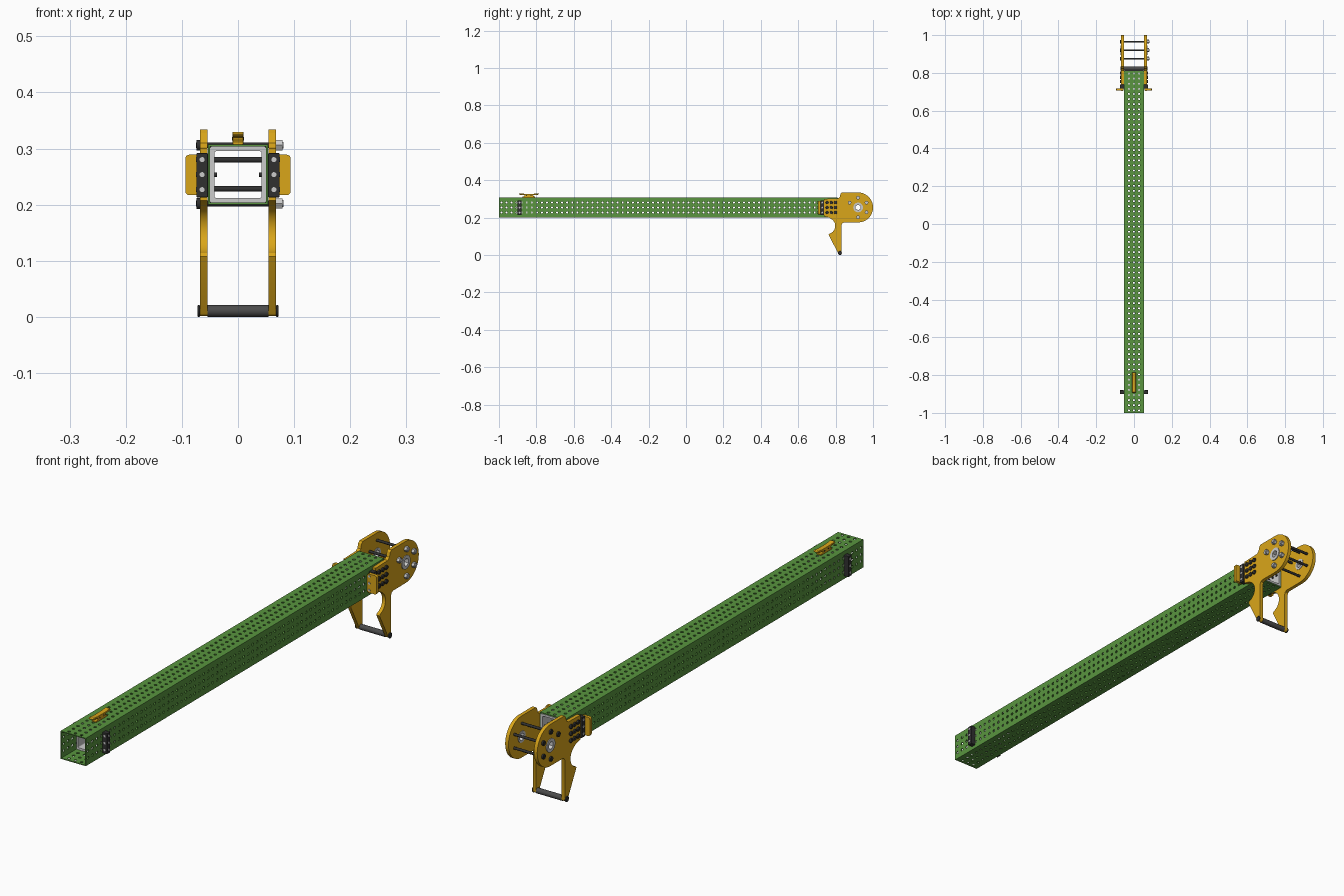
import bpy, bmesh, math
from mathutils import Matrix, Vector

if "Cube" in bpy.data.objects:
    bpy.data.objects.remove(bpy.data.objects["Cube"])

W, ZC = 0.107, 0.2535          # tube width and centre height
HY, HZ = 0.92, 0.254           # centre of the pivot head


def mat(name, col):
    m = bpy.data.materials.new(name)
    m.diffuse_color = (*col, 1)
    m.use_nodes = True
    m.node_tree.nodes["Principled BSDF"].inputs["Base Color"].default_value = m.diffuse_color
    return m


GREEN = mat("green", (0.10, 0.30, 0.05))
YELLOW = mat("yellow", (0.70, 0.38, 0.01))
BLACK = mat("black", (0.03, 0.03, 0.03))


def finish(name, bm, m=None, mirror=False, bevel=0, smooth=True):
    me = bpy.data.meshes.new(name)
    bm.to_mesh(me)
    bm.free()
    ob = bpy.data.objects.new(name, me)
    bpy.context.collection.objects.link(ob)
    if m:
        me.materials.append(m)
    if bevel:
        b = ob.modifiers.new("bevel", 'BEVEL')
        b.width, b.segments, b.limit_method = bevel, 2, 'ANGLE'
        b.angle_limit = math.radians(50)
    if mirror:
        ob.modifiers.new("mirror", 'MIRROR')
    if smooth:
        bpy.ops.object.select_all(action='DESELECT')
        ob.select_set(True)
        bpy.context.view_layer.objects.active = ob
        bpy.ops.object.shade_smooth_by_angle(angle=math.radians(32))
    return ob


def arc(cy, cz, r, a0, a1, n):
    return [(cy + r * math.cos(math.radians(a0 + (a1 - a0) * i / n)),
             cz + r * math.sin(math.radians(a0 + (a1 - a0) * i / n))) for i in range(n + 1)]


def ring(cy, cz, r, n=24, a=0):
    return arc(cy, cz, r, a, a + 360, n)[:-1]


def rounded(x0, x1, z0, z1, r):
    return (arc(x1 - r, z0 + r, r, -90, 0, 4) + arc(x1 - r, z1 - r, r, 0, 90, 4)
            + arc(x0 + r, z1 - r, r, 90, 180, 4) + arc(x0 + r, z0 + r, r, 180, 270, 4))


def extrude(name, loops, lo, hi, axis='X', **kw):
    """Filled outline with holes, extruded from lo to hi along an axis."""
    cu = bpy.data.curves.new(name + "_outline", 'CURVE')
    cu.dimensions, cu.fill_mode, cu.extrude = '2D', 'BOTH', (hi - lo) / 2
    for pts in loops:
        s = cu.splines.new('POLY')
        s.points.add(len(pts) - 1)
        for p, c in zip(s.points, pts):
            p.co = (c[0], c[1], 0, 1)
        s.use_cyclic_u = True
    tmp = bpy.data.objects.new("tmp", cu)
    bpy.context.collection.objects.link(tmp)
    me = bpy.data.meshes.new_from_object(tmp.evaluated_get(bpy.context.evaluated_depsgraph_get()))
    bpy.data.objects.remove(tmp)
    bpy.data.curves.remove(cu)
    bm = bmesh.new()
    bm.from_mesh(me)
    bpy.data.meshes.remove(me)
    mid = (lo + hi) / 2
    for v in bm.verts:
        a, b, c = v.co
        v.co = (c + mid, a, b) if axis == 'X' else (a, c + mid, b)
    bmesh.ops.remove_doubles(bm, verts=bm.verts, dist=1e-5)
    bmesh.ops.recalc_face_normals(bm, faces=bm.faces)
    return finish(name, bm, **kw)


def cylinders(name, centres, r, depth, axis='X', n=16, **kw):
    bm = bmesh.new()
    rot = Matrix.Rotation(math.pi / 2, 4, 'Y' if axis == 'X' else 'X')
    for c in centres:
        bmesh.ops.create_cone(bm, cap_ends=True, segments=n, radius1=r, radius2=r,
                              depth=depth, matrix=Matrix.Translation(c) @ rot)
    return finish(name, bm, **kw)


def box(name, lo, hi, **kw):
    bm = bmesh.new()
    lo, hi = Vector(lo), Vector(hi)
    bmesh.ops.create_cube(bm, size=1, matrix=Matrix.Translation((lo + hi) / 2)
                          @ Matrix.Diagonal((*(hi - lo), 1)))
    return finish(name, bm, smooth=False, **kw)


# Perforated square tube: four walls of cells with round holes, then thickened
bm = bmesh.new()
CELLS, Y0, Y1 = 67, -1.0, 0.81
dy, p = (Y1 - Y0) / CELLS, W / 4
for side in range(4):
    rot = Matrix.Translation((0, 0, ZC)) @ Matrix.Rotation(side * math.pi / 2, 4, 'Y')

    def V(x, y):
        return bm.verts.new(rot @ Vector((x, y, W / 2)))
    for i in range(CELLS):
        y = Y0 + (i + 0.5) * dy
        for x in (-p, 0, p):
            quad = [V(x + a * p / 2, y + b * dy / 2) for a, b in ((1, 1), (-1, 1), (-1, -1), (1, -1))]
            hole = [V(*q) for q in ring(x, y, 0.0054, 12, 45)]
            for c in range(4):
                bm.faces.new([quad[c], quad[(c + 1) % 4]]
                             + [hole[(3 * c + k) % 12] for k in (3, 2, 1, 0)])
        for x in (-1.75 * p, 1.75 * p):
            bm.faces.new([V(x + a * p / 4, y + b * dy / 2) for a, b in ((1, 1), (-1, 1), (-1, -1), (1, -1))])
bmesh.ops.remove_doubles(bm, verts=bm.verts, dist=1e-5)
tube = finish("perforated_tube", bm, GREEN, smooth=False)
sol = tube.modifiers.new("wall", 'SOLIDIFY')
sol.thickness, sol.offset, sol.use_even_offset = 0.0035, -1, True

# Grey sleeves inside both tube ends
o, q = W / 2 - 0.0036, 0.042
for name, a, b in (("front_sleeve", -0.91, -0.80), ("rear_sleeve", 0.705, 0.812)):
    extrude(name, [rounded(-o, o, ZC - o, ZC + o, 0.003), rounded(-q, q, ZC - q, ZC + q, 0.004)], a, b, 'Y')

# Side plates with round head, hooked leg and bearing hole
outline = ([(0.738, 0.207), (0.738, 0.300), (0.812, 0.302), (0.822, 0.310), (0.827, 0.328), (0.834, 0.334)]
           + arc(HY, HZ, 0.08, 90, -90, 28) + [(0.845, 0.174), (0.836, 0.170), (0.832, 0.162)]
           + arc(0.823, 0.0105, 0.009, 0, -150, 8) + [(0.762, 0.108)]
           + arc(0.755, 0.155, 0.043, -75, 60, 14) + [(0.765, 0.2)])
extrude("side_plates", [outline, ring(HY, HZ, 0.022)], 0.054, 0.068, m=YELLOW, mirror=True)

# Bearings with hexagonal bores
bore = ring(HY, HZ, 0.0145, 6, 30)
extrude("bearing_bodies", [ring(HY, HZ, 0.022), bore], 0.052, 0.068, mirror=True)
extrude("bearing_flanges", [ring(HY, HZ, 0.026), bore], 0.068, 0.071, mirror=True)

# Cross bolts around the bearing, with heads on one side and nuts on the other
ang = [math.radians(a) for a in (90, 30, -30, -90, 150)]
spots = [(HY + 0.052 * math.cos(a), HZ + 0.052 * math.sin(a)) for a in ang]
cylinders("cross_bolts", [(0, y, z) for y, z in spots], 0.005, 0.15, m=BLACK)
cylinders("bolt_heads", [(-0.071, y, z) for y, z in spots], 0.0095, 0.006, m=BLACK)
cylinders("bolt_nuts", [(0.0735, y, z) for y, z in spots], 0.0105, 0.011, n=6)
cylinders("bolt_ends", [(0.0795, y, z) for y, z in spots], 0.006, 0.004)

# Foot bar between the legs
cylinders("foot_bar", [(0, 0.823, 0.0105)], 0.0105, 0.108, n=20, m=mat("dark_grey", (0.07, 0.07, 0.07)))
cylinders("foot_bar_caps", [(0.070, 0.823, 0.0105)], 0.0105, 0.005, n=20, m=BLACK, mirror=True, bevel=0.0015)

# Plate bolts, a three by three group per side
rows = [ZC - p, ZC, ZC + p]
cylinders("plate_bolts", [(0.071, y, z) for y in (0.755, 0.777, 0.799) for z in rows],
          0.0085, 0.007, m=BLACK, mirror=True, bevel=0.002)
cylinders("plate_bolt_tips", [(0.044, y, z) for y in (0.755, 0.777, 0.799) for z in (ZC,)],
          0.004, 0.012, m=BLACK, mirror=True)

# Black mounting bars with grey screws, at both ends of the tube
for name, y in (("front", -0.89), ("rear", 0.728)):
    box(name + "_mount_bars", (W / 2, y - 0.010, 0.213), (0.074, y + 0.010, 0.292),
        m=BLACK, mirror=True, bevel=0.0015)
    cylinders(name + "_bar_side_screws", [(0.0742, y, z) for z in rows], 0.0045, 0.002, mirror=True)
    fy = y - 0.0102 if name == "front" else y - 0.0235
    cylinders(name + "_bar_face_screws", [(0.064, fy, z) for z in rows], 0.0045, 0.002, 'Y', mirror=True)
    cylinders(name + "_bar_screw_tips", [(0.043, y, ZC)], 0.004, 0.012, m=BLACK, mirror=True)

# Yellow stop flanges beside the rear bars
extrude("stop_flanges", [rounded(0.0545, 0.094, 0.217, 0.289, 0.007)], 0.706, 0.718, 'Y', m=YELLOW, mirror=True)

# Cleat on top of the tube near the front
T, CY = ZC + W / 2, -0.84
half = [(0.034, T), (0.034, T + 0.005), (0.022, T + 0.008), (0.024, T + 0.013),
        (0.050, T + 0.015), (0.054, T + 0.019), (0.050, T + 0.023), (0.025, T + 0.020)]
prof = [(CY + a, z) for a, z in half] + [(CY - a, z) for a, z in reversed(half)]
extrude("cleat", [prof], -0.0095, 0.0095, m=YELLOW, bevel=0.0015)
cylinders("cleat_pins", [(0, CY + a, T + 0.0105) for a in (-0.012, 0.012)], 0.003, 0.0205, m=BLACK)
